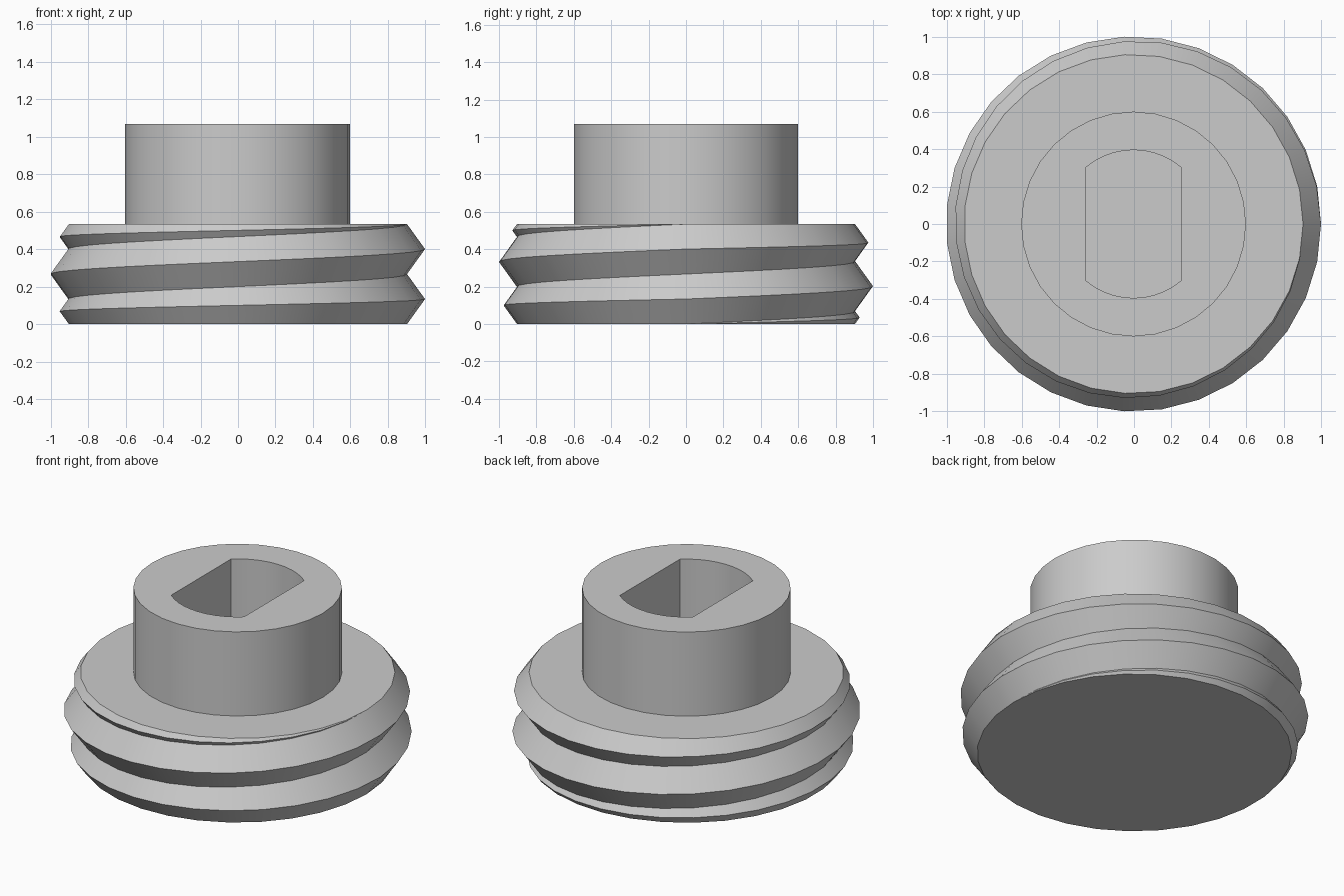
import bpy, bmesh, math

if "Cube" in bpy.data.objects:
    bpy.data.objects.remove(bpy.data.objects["Cube"])

PITCH = 0.267
BASE_H = 2 * PITCH
ROOT_R, THREAD_DEPTH = 0.905, 0.096
STEPS = 31
CENTRE_X = -0.0025

grey = bpy.data.materials.new("plain grey")
grey.use_nodes = True
colour = (0.6, 0.6, 0.6, 1)
grey.diffuse_color = colour
grey.node_tree.nodes["Principled BSDF"].inputs["Base Color"].default_value = colour


def finish(bm, name):
    """Turn a bmesh into a named, coloured object."""
    bmesh.ops.recalc_face_normals(bm, faces=bm.faces)
    mesh = bpy.data.meshes.new(name)
    bm.to_mesh(mesh)
    bm.free()
    mesh.materials.append(grey)
    obj = bpy.data.objects.new(name, mesh)
    obj.location.x = CENTRE_X
    bpy.context.collection.objects.link(obj)
    return obj


def prism(name, outline, z0, z1):
    """Extrude a flat outline upward."""
    bm = bmesh.new()
    face = bm.faces.new([bm.verts.new((x, y, z0)) for x, y in outline])
    up = bmesh.ops.extrude_face_region(bm, geom=[face])["geom"]
    verts = [g for g in up if isinstance(g, bmesh.types.BMVert)]
    bmesh.ops.translate(bm, verts=verts, vec=(0, 0, z1 - z0))
    return finish(bm, name)


def arc(radius, start, end, count):
    step = (end - start) / count
    return [(radius * math.cos(start + i * step), radius * math.sin(start + i * step))
            for i in range(count + 1)]


def smooth(obj):
    bpy.ops.object.select_all(action="DESELECT")
    obj.select_set(True)
    bpy.context.view_layer.objects.active = obj
    bpy.ops.object.shade_smooth_by_angle(angle=math.radians(30))


# Threaded base: helical V ridges that shrink to nothing at top and bottom
bm = bmesh.new()
columns = []
for i in range(STEPS + 1):
    t = i / STEPS
    a = t * math.tau
    valleys = [0, t * PITCH, (1 + t) * PITCH, BASE_H]
    profile = [(ROOT_R, 0)]
    for low, high in zip(valleys, valleys[1:]):
        crest = ROOT_R + THREAD_DEPTH * (high - low) / PITCH
        profile += [(crest, (low + high) / 2), (ROOT_R, high)]
    columns.append([bm.verts.new((r * math.cos(a), r * math.sin(a), z)) for r, z in profile])
for left, right in zip(columns, columns[1:]):
    for j in range(len(left) - 1):
        bm.faces.new((left[j], right[j], right[j + 1], left[j + 1]))
for row in (0, -1):
    bm.faces.new([c[row] for c in columns[:-1]])
bmesh.ops.remove_doubles(bm, verts=bm.verts, dist=0.0005)
bmesh.ops.holes_fill(bm, edges=[e for e in bm.edges if e.is_boundary], sides=0)
smooth(finish(bm, "threaded_base"))

# Round stud on top, with a double-flat socket cut into it
stud = prism("stud", arc(0.6, 0, math.tau, 32)[:-1], BASE_H - 0.1, 1.068)
half = math.acos(0.256 / 0.395)
slot = arc(0.395, half, math.pi - half, 10) + arc(0.395, math.pi + half, math.tau - half, 10)
cutter = prism("socket_cutter", slot, BASE_H + 0.002, 1.3)
cutter.hide_render = True

cut = stud.modifiers.new("socket", "BOOLEAN")
cut.operation = "DIFFERENCE"
cut.solver = "EXACT"
cut.object = cutter
bpy.context.view_layer.objects.active = stud
stud.select_set(True)
bpy.ops.object.modifier_apply(modifier=cut.name)
bpy.data.objects.remove(cutter)
smooth(stud)
